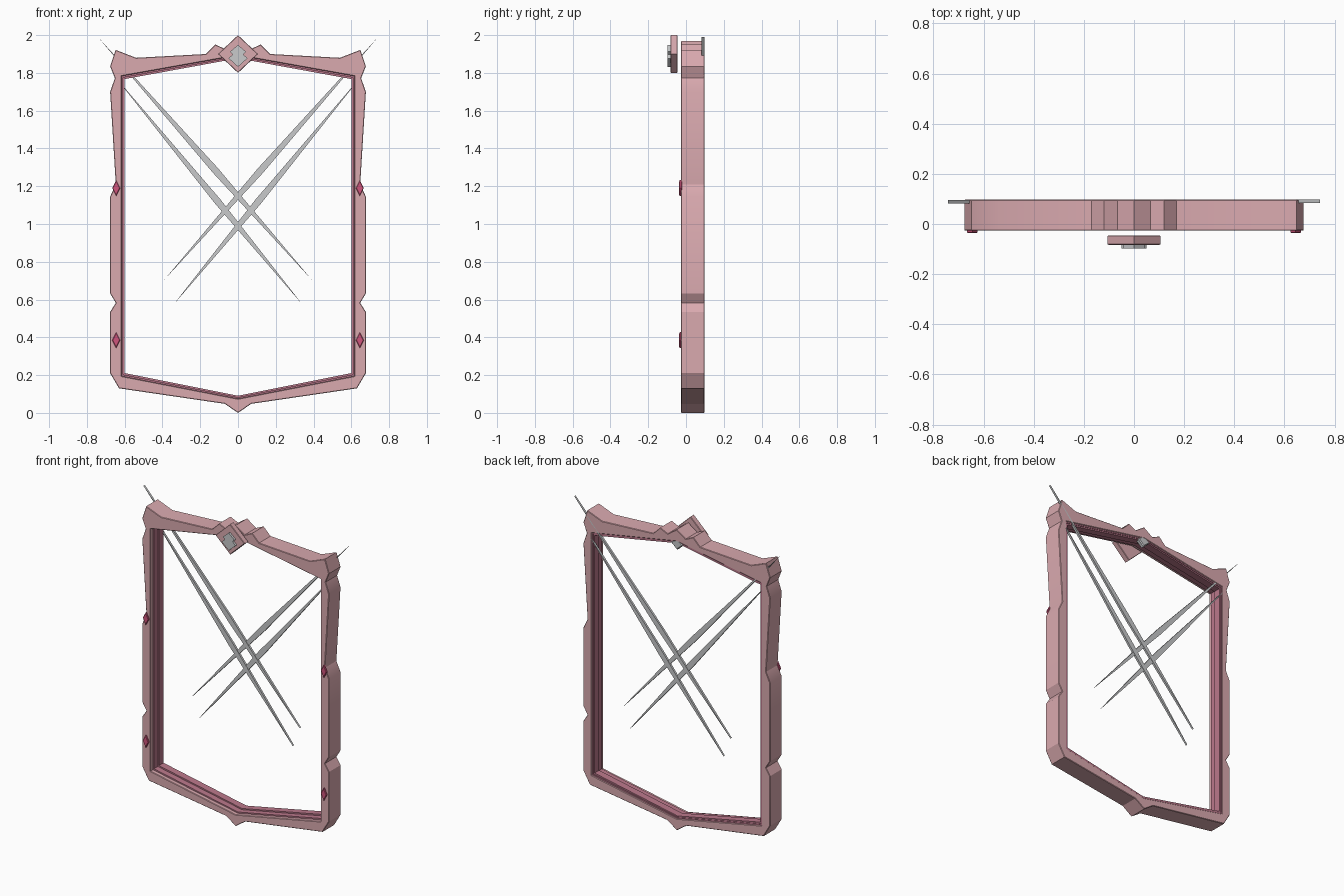
import bpy, math
from mathutils import Vector

if "Cube" in bpy.data.objects:
    bpy.data.objects.remove(bpy.data.objects["Cube"])


def material(name, rgb):
    m = bpy.data.materials.new(name)
    m.diffuse_color = (*rgb, 1)
    m.use_nodes = True
    m.node_tree.nodes["Principled BSDF"].inputs["Base Color"].default_value = m.diffuse_color
    return m


PINK = material("dusty pink", (0.70, 0.40, 0.43))
MAUVE = material("dark rose lining", (0.50, 0.19, 0.26))
GEM = material("raspberry gem", (0.62, 0.09, 0.20))
SILVER = material("silver", (0.58, 0.59, 0.60))


def mirrored(half):
    """Close a right-hand half outline (bottom to top) across x = 0."""
    return half + [(-x, z) for x, z in reversed(half) if x > 0]


def diamond(cx, cz, w, h):
    return [(cx, cz - h), (cx + w, cz), (cx, cz + h), (cx - w, cz)]


def plate(name, loops, y0, y1, mat, bevel=0.0):
    """Extrude x-z outlines (outer plus optional hole) from y0 to y1."""
    cu = bpy.data.curves.new(name, 'CURVE')
    cu.dimensions = '2D'
    cu.fill_mode = 'BOTH'
    cu.extrude = (y1 - y0) / 2 - bevel
    cu.bevel_depth = bevel
    cu.bevel_resolution = 0
    cu.offset = -bevel
    for loop in loops:
        s = cu.splines.new('POLY')
        s.points.add(len(loop) - 1)
        for p, (x, z) in zip(s.points, loop):
            p.co = (x, z, 0, 1)
        s.use_cyclic_u = True
    ob = bpy.data.objects.new(name, cu)
    bpy.context.collection.objects.link(ob)
    ob.rotation_euler.x = math.pi / 2
    ob.location.y = (y0 + y1) / 2
    bpy.ops.object.select_all(action='DESELECT')
    ob.select_set(True)
    bpy.context.view_layer.objects.active = ob
    bpy.ops.object.convert(target='MESH')
    ob = bpy.context.object
    bpy.ops.object.transform_apply(location=True, rotation=True, scale=True)
    ob.data.materials.clear()
    ob.data.materials.append(mat)
    bpy.ops.object.shade_smooth_by_angle(angle=math.radians(25))
    return ob


def opening(inset):
    """Six-sided window outline, shrunk by inset."""
    return mirrored([(0, 0.075 + inset), (0.617 - inset, 0.195 + inset),
                     (0.617 - inset, 1.783 - inset), (0, 1.893 - inset)])


# Carved outer frame with notched sides and crown
outer = mirrored([
    (0, 0.0), (0.07, 0.048), (0.63, 0.13), (0.677, 0.21), (0.677, 0.535),
    (0.647, 0.582), (0.677, 0.632), (0.677, 1.145), (0.647, 1.21),
    (0.677, 1.70), (0.652, 1.772), (0.677, 1.835), (0.648, 1.922),
    (0.54, 1.88), (0.17, 1.90), (0.12, 1.95), (0.065, 1.925), (0, 1.97)])
plate("frame", [outer, opening(0)], -0.026, 0.097, PINK, 0.003)

# Stepped inner lining
plate("lining_front_step", [opening(-0.004), opening(0.008)], 0.0, 0.092, MAUVE)
plate("lining_back_step", [opening(0.004), opening(0.016)], 0.04, 0.088, MAUVE)

# Crown diamond with stacked silver emblem
plate("crown_diamond", [diamond(0, 1.90, 0.106, 0.10)], -0.083, -0.045, PINK, 0.003)
emblem = mirrored([(0, 1.832), (0.05, 1.877), (0.028, 1.898), (0.042, 1.912), (0, 1.948)])
plate("crown_emblem", [emblem], -0.097, -0.080, SILVER)

# Small silver stud behind the crown
plate("back_stud", [diamond(0, 1.875, 0.045, 0.04)], 0.065, 0.096, SILVER, 0.006)

# Side gems
for side, sx in (("left", -1), ("right", 1)):
    for pos, z in (("lower", 0.385), ("upper", 1.19)):
        plate(f"gem_{side}_{pos}", [diamond(sx * 0.645, z, 0.021, 0.042)],
              -0.036, -0.02, GEM, 0.003)

# Crossed silver needles, tapering to both ends
for side, sx, y in (("left", -1, 0.081), ("right", 1, 0.083)):
    for pos, a, b in (("upper", (0.742, 1.99), (-0.39, 0.705)),
                      ("lower", (0.655, 1.785), (-0.34, 0.575))):
        a, b = Vector((a[0] * sx, a[1])), Vector((b[0] * sx, b[1]))
        n = Vector((a.y - b.y, b.x - a.x)).normalized() * 0.018
        mid = a.lerp(b, 0.55)
        plate(f"needle_{side}_{pos}", [[a, mid + n, b, mid - n]], y, y + 0.014, SILVER)
